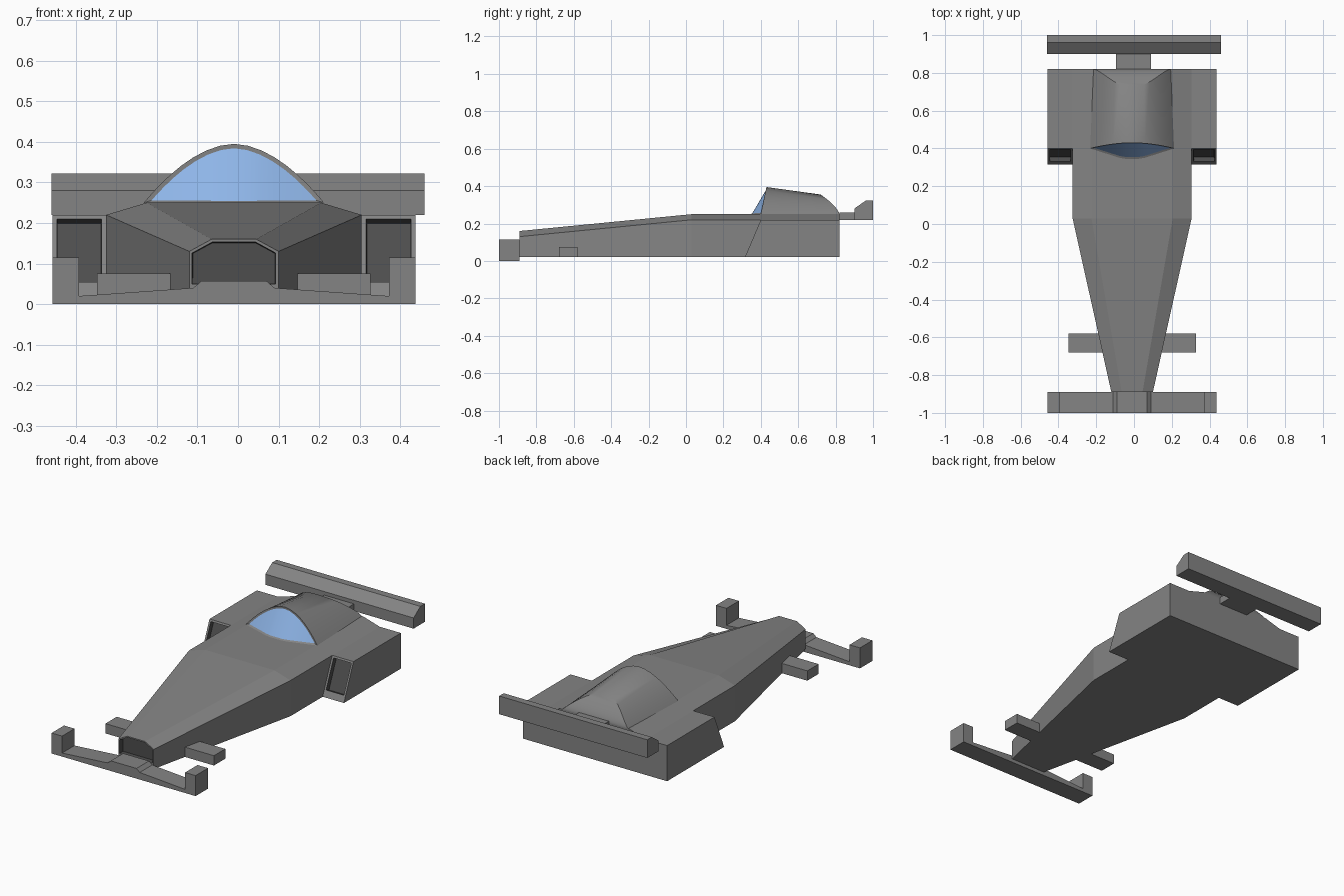
import bpy, bmesh, math
from mathutils import Vector

cube = bpy.data.objects.get("Cube")
if cube:
    bpy.data.objects.remove(cube, do_unlink=True)

CX = -0.01  # centre line of the body


def material(name, rgb):
    m = bpy.data.materials.new(name)
    m.use_nodes = True
    m.diffuse_color = (*rgb, 1)
    m.node_tree.nodes["Principled BSDF"].inputs["Base Color"].default_value = (*rgb, 1)
    return m


GREY = material("body grey", (0.23, 0.23, 0.23))
DARK = material("intake dark grey", (0.075, 0.075, 0.075))
BLUE = material("glass blue", (0.27, 0.46, 0.8))


def finish(name, bm, mats=(GREY,), smooth=None):
    me = bpy.data.meshes.new(name)
    bm.to_mesh(me)
    bm.free()
    for m in mats:
        me.materials.append(m)
    ob = bpy.data.objects.new(name, me)
    bpy.context.collection.objects.link(ob)
    if smooth:
        bpy.ops.object.select_all(action='DESELECT')
        ob.select_set(True)
        bpy.context.view_layer.objects.active = ob
        bpy.ops.object.shade_smooth_by_angle(angle=math.radians(smooth))
    return ob


def loft(rings):
    """Closed solid through equal-length rings of points."""
    bm = bmesh.new()
    rows = [[bm.verts.new(p) for p in r] for r in rings]
    n = len(rows[0])
    for a, b in zip(rows, rows[1:]):
        for i in range(n):
            j = (i + 1) % n
            bm.faces.new((a[i], a[j], b[j], b[i]))
    bm.faces.new(rows[0])
    bm.faces.new(rows[-1])
    bmesh.ops.recalc_face_normals(bm, faces=bm.faces)
    return bm


def x_prism(profile, x0, x1):
    return loft([[(x, y, z) for y, z in profile] for x in (x0, x1)])


def y_prism(profile, y0, y1):
    return loft([[(x, y, z) for x, z in profile] for y in (y0, y1)])


def box(name, x, y, z):
    return finish(name, x_prism([(y[0], z[0]), (y[1], z[0]), (y[1], z[1]), (y[0], z[1])], *x))


def cut_opening(bm, rim, sill, depth):
    """Recess the foremost face, leaving a thin rim and a taller sill below."""
    bm.normal_update()
    face = min(bm.faces, key=lambda f: f.normal.y)
    bmesh.ops.inset_individual(bm, faces=[face], thickness=rim, use_even_offset=True)
    up = Vector((0, 0, 1))
    up -= face.normal * up.dot(face.normal)
    low = min(v.co.z for v in face.verts)
    for v in face.verts:
        if v.co.z < low + 0.005:
            v.co += up * ((sill - v.co.z) / up.z)
    walls = bmesh.ops.inset_individual(bm, faces=[face], thickness=0.002, depth=-depth)["faces"]
    for f in walls + [face]:
        f.material_index = 1


# Chassis: six-sided section growing from the nose to the cockpit
def section(y, half, edge, top_half, top):
    right = [(half, 0.02), (half, edge), (top_half, top)]
    pts = right + [(-x, z) for x, z in reversed(right)]
    return [(CX + x, y, z) for x, z in pts]


bm = loft([section(-0.89, 0.11, 0.13, 0.055, 0.16),
           section(0.03, 0.315, 0.22, 0.215, 0.25),
           section(0.82, 0.315, 0.22, 0.215, 0.25)])
cut_opening(bm, 0.007, 0.05, 0.03)
finish("chassis", bm, (GREY, DARK))

# Side pods with slanted intakes, and the small fins near the nose
for side, s in (("left", 1), ("right", -1)):
    bm = x_prism([(0.315, 0.02), (0.40, 0.22), (0.82, 0.22), (0.82, 0.02)],
                 CX + s * 0.315, CX + s * 0.447)
    cut_opening(bm, 0.011, 0.055, 0.025)
    finish(side + "_side_pod", bm, (GREY, DARK))
    box(side + "_nose_fin", sorted((CX + s * 0.1, CX + s * 0.337)), (-0.68, -0.58), (0.02, 0.075))

# Front wing with raised centre and upright ends
half = [(0.447, 0), (0.447, 0.115), (0.382, 0.115), (0.382, 0.02), (0.1, 0.04), (0.08, 0.057)]
outline = half + [(-x, z) for x, z in reversed(half)]
finish("front_wing", y_prism([(CX + x, z) for x, z in outline], -1.0, -0.89))

# Rear wing and its mount
finish("rear_wing", x_prism([(0.9, 0.22), (0.9, 0.28), (0.96, 0.322), (1.0, 0.322), (1.0, 0.22)],
                            -0.46, 0.46))
box("rear_wing_mount", (-0.095, 0.09), (0.82, 0.9), (0.22, 0.26))

# Canopy: arches as (x, height fraction)
N, W, H, BASE = 20, 0.222, 0.145, 0.25
arch = []
for i in range(N + 1):
    c = -math.cos(math.pi * i / N)
    arch.append((c * W, 1 - abs(c) ** 1.85))

bm = bmesh.new()
front = [bm.verts.new((CX + x, 0.40 + 0.03 * u, BASE + H * u)) for x, u in arch]
rear = [bm.verts.new((CX + x * 0.92, 0.82 - 0.1 * u ** 1.5, BASE + 0.105 * u)) for x, u in arch]
for i in range(N):
    bm.faces.new((front[i], front[i + 1], rear[i + 1], rear[i]))
for i in range(N // 2):  # sloping back
    a, b, c, d = rear[i], rear[i + 1], rear[N - i - 1], rear[N - i]
    bm.faces.new((a, b, d) if b is c else (a, b, c, d))
bmesh.ops.recalc_face_normals(bm, faces=bm.faces)
if sum(f.normal.z for f in bm.faces) < 0:
    bmesh.ops.reverse_faces(bm, faces=bm.faces)
finish("canopy_shell", bm, smooth=35)

# Windscreen: from the front arch down to a pointed base, glass inset in a rim
bm = bmesh.new()
top, low = [], []
for i, (x, u) in enumerate(arch):
    top.append(bm.verts.new((CX + x, 0.40 + 0.03 * u, BASE + H * u)))
    y = 0.345 + 0.055 * max(0, abs(x) - 0.05) / (W - 0.05)
    low.append(top[-1] if i in (0, N) else bm.verts.new((CX + x, y, BASE)))
for i in range(N):
    quad = list(dict.fromkeys((low[i], low[i + 1], top[i + 1], top[i])))
    bm.faces.new(quad)
bm.normal_update()
glass = list(bm.faces)
bmesh.ops.inset_region(bm, faces=glass, thickness=0.009, depth=-0.006,
                       use_boundary=True, use_even_offset=True)
for f in glass:
    f.material_index = 1
finish("windscreen", bm, (GREY, BLUE), smooth=25)
